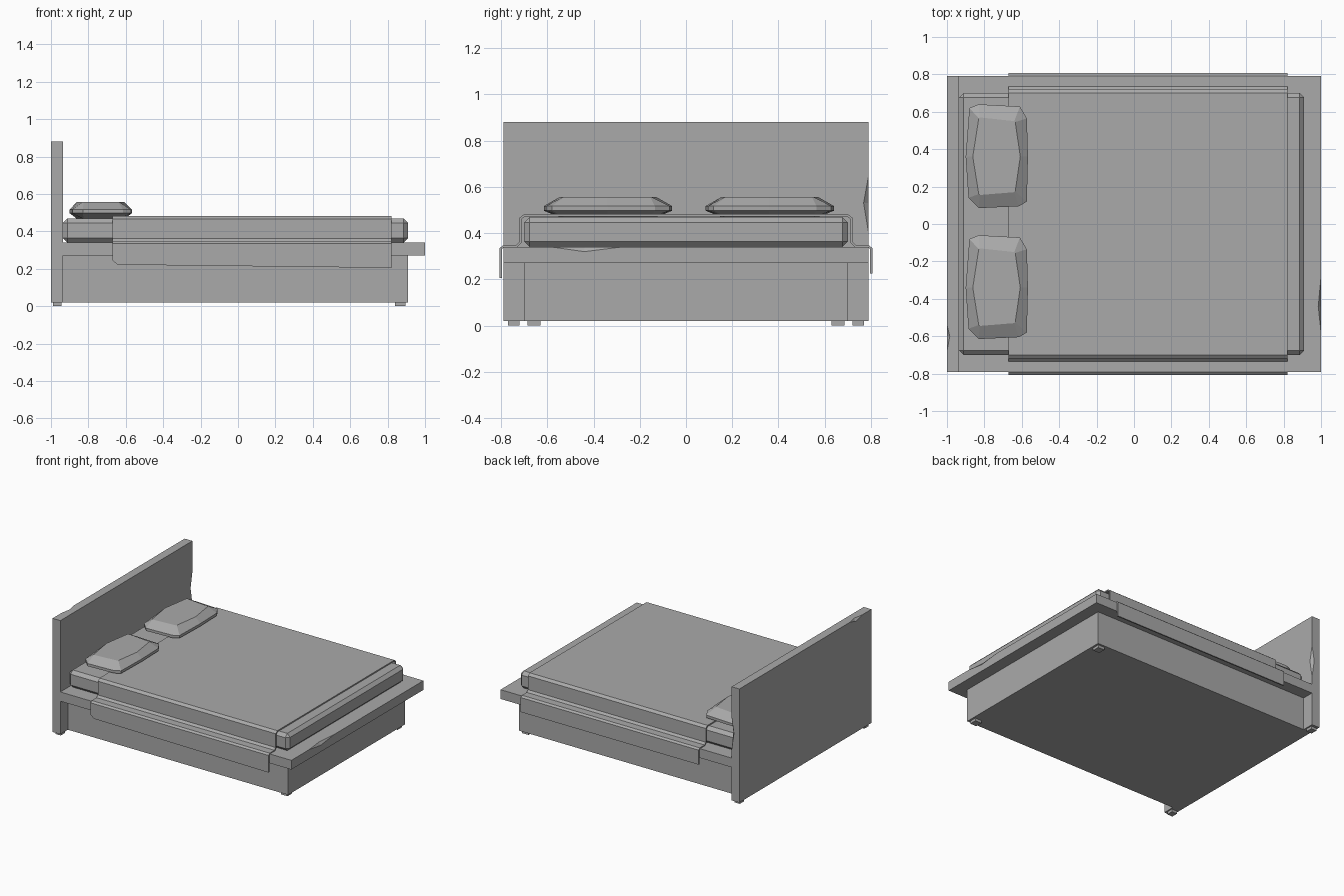
import bpy, bmesh
from mathutils import Vector

old = bpy.data.objects.get("Cube")
if old:
    bpy.data.objects.remove(old, do_unlink=True)

grey = bpy.data.materials.new("plain_grey")
grey.use_nodes = True
grey.diffuse_color = (0.4, 0.4, 0.4, 1)
grey.node_tree.nodes["Principled BSDF"].inputs["Base Color"].default_value = grey.diffuse_color


def finish(name, bm):
    """Turn a bmesh into a flat-shaded object."""
    bmesh.ops.recalc_face_normals(bm, faces=bm.faces)
    mesh = bpy.data.meshes.new(name)
    bm.to_mesh(mesh)
    bm.free()
    mesh.materials.append(grey)
    obj = bpy.data.objects.new(name, mesh)
    bpy.context.collection.objects.link(obj)
    return obj


def box(name, x, y, z, bevel=0):
    bm = bmesh.new()
    bmesh.ops.create_cube(bm, size=1)
    for v in bm.verts:
        v.co = [r[0] if c < 0 else r[1] for c, r in zip(v.co, (x, y, z))]
    if bevel:
        bmesh.ops.bevel(bm, geom=bm.edges[:], offset=bevel, segments=1,
                        affect='EDGES', profile=0.5)
    return finish(name, bm)


def chip(obj, start, end, middle, inward_a, inward_b):
    """Knock a shallow chip out of an edge running from start to end."""
    a, b, m, p, q = map(Vector, (start, end, middle, inward_a, inward_b))
    bm = bmesh.new()
    for co in (a, b, m + p, m + q, m - p - q):
        bm.verts.new(co)
    bmesh.ops.convex_hull(bm, input=bm.verts[:])
    cutter = finish(obj.name + "_chip_cutter", bm)
    cutter.hide_render = True
    cutter.hide_set(True)
    cutter.display_type = 'WIRE'
    mod = obj.modifiers.new("chip", 'BOOLEAN')
    mod.operation = 'DIFFERENCE'
    mod.solver = 'EXACT'
    mod.object = cutter
    # Apply the cut, then drop the cutter
    bpy.context.view_layer.objects.active = obj
    bpy.ops.object.modifier_apply(modifier=mod.name)
    bpy.data.objects.remove(cutter, do_unlink=True)


# Frame
headboard = box("headboard", (-1, -0.935), (-0.79, 0.79), (0.02, 0.88))
chip(headboard, (-0.935, 0.79, 0.40), (-0.935, 0.79, 0.65), (-0.935, 0.79, 0.53),
     (0, -0.022, 0), (-0.02, 0, 0))
chip(headboard, (-1, -0.68, 0.88), (-1, -0.54, 0.88), (-1, -0.60, 0.88),
     (0.015, 0, 0), (0, 0, -0.02))
platform = box("platform", (-0.935, 1), (-0.79, 0.79), (0.27, 0.34))
chip(platform, (1, -0.58, 0.34), (1, -0.28, 0.34), (1, -0.44, 0.34),
     (-0.015, 0, 0), (0, 0, -0.02))
box("base", (-0.935, 0.91), (-0.70, 0.70), (0.02, 0.27))
for side, s in (("left", 1), ("right", -1)):
    box("headboard_foot_" + side, (-0.99, -0.945), sorted((s * 0.72, s * 0.77)), (0, 0.02))
    box("base_foot_" + side, (0.84, 0.895), sorted((s * 0.63, s * 0.685)), (0, 0.02))

# Mattress
box("mattress", (-0.935, 0.91), (-0.70, 0.70), (0.34, 0.47), 0.024)

# Blanket: a draped profile run along x, with a slanting hem on the front
drape = [(0.70, 0.482), (0.72, 0.466), (0.72, 0.362), (0.735, 0.347),
         (0.792, 0.347), (0.806, 0.335)]
stations = [(-0.67, 0.245, 0.225), (-0.645, 0.222, 0.225), (0.82, 0.205, 0.225)]
bm = bmesh.new()
rows = []
for x, hem_front, hem_back in stations:
    front = [(-y, z) for y, z in drape] + [(-0.806, hem_front)]
    back = drape + [(0.806, hem_back)]
    rows.append([bm.verts.new((x, y, z)) for y, z in front[::-1] + back])
for r, s in zip(rows, rows[1:]):
    for i in range(len(r) - 1):
        bm.faces.new((r[i], s[i], s[i + 1], r[i + 1]))
blanket = finish("blanket", bm)
if blanket.data.polygons[len(drape)].normal.z < 0:
    blanket.data.flip_normals()
solid = blanket.modifiers.new("thickness", 'SOLIDIFY')
solid.thickness = 0.01
solid.offset = -1

# Pillows: bottom, rim and top rings around one slightly uneven outline
outline = [(-0.145, 0.26), (-0.095, 0.28), (0.125, 0.268), (0.162, 0.205), (0.168, 0),
           (0.162, -0.24), (0.12, -0.265), (-0.095, -0.275), (-0.15, -0.22), (-0.165, 0)]
crown = [(-0.095, 0.205), (-0.09, 0.21), (0.095, 0.19), (0.1, 0.185), (0.127, 0),
         (0.1, -0.185), (0.095, -0.19), (-0.09, -0.205), (-0.095, -0.2), (-0.127, 0)]
for side, y0 in (("left", 0.36), ("right", -0.34)):
    bm = bmesh.new()
    rings = []
    for pts, z in ((crown, 0.468), (outline, 0.497), (outline, 0.517), (crown, 0.557)):
        rings.append([bm.verts.new((x - 0.735, y + y0, z)) for x, y in pts])
    for r, s in zip(rings, rings[1:]):
        for i in range(len(r)):
            j = (i + 1) % len(r)
            bm.faces.new((r[i], r[j], s[j], s[i]))
    bm.faces.new(rings[0])
    bm.faces.new(rings[-1])
    finish("pillow_" + side, bm)
